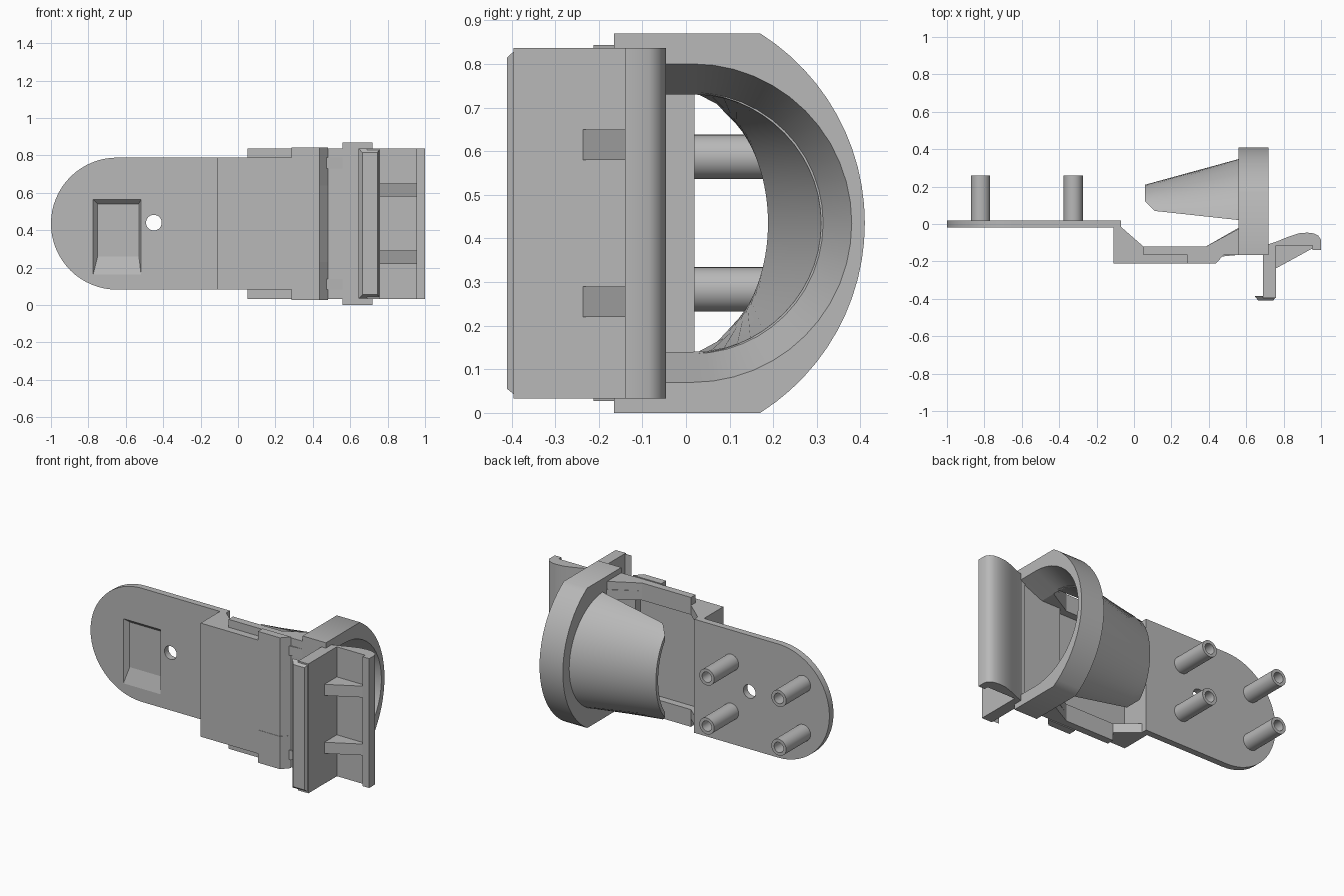
import bpy, bmesh, math

cube = bpy.data.objects.get("Cube")
if cube:
    bpy.data.objects.remove(cube, do_unlink=True)

grey = bpy.data.materials.new("plain grey")
grey.use_nodes = True
colour = (0.48, 0.48, 0.48, 1)
grey.diffuse_color = colour
grey.node_tree.nodes["Principled BSDF"].inputs["Base Color"].default_value = colour

MID = 0.435  # mirror height of the whole part


def loft(name, loops, ring=False, smooth=False):
    """Skin a row of equal loops; cap the ends, or join last to first."""
    bm = bmesh.new()
    rows = [[bm.verts.new(p) for p in loop] for loop in loops]
    pairs = list(zip(rows, rows[1:]))
    if ring:
        pairs.append((rows[-1], rows[0]))
    else:
        bm.faces.new(rows[0])
        bm.faces.new(rows[-1])
    n = len(rows[0])
    for a, b in pairs:
        for i in range(n):
            j = (i + 1) % n
            bm.faces.new((a[i], a[j], b[j], b[i]))
    bmesh.ops.recalc_face_normals(bm, faces=bm.faces)
    mesh = bpy.data.meshes.new(name)
    bm.to_mesh(mesh)
    bm.free()
    mesh.materials.append(grey)
    obj = bpy.data.objects.new(name, mesh)
    bpy.context.collection.objects.link(obj)
    if smooth:
        bpy.ops.object.select_all(action="DESELECT")
        obj.select_set(True)
        bpy.context.view_layer.objects.active = obj
        bpy.ops.object.shade_smooth_by_angle(angle=math.radians(35))
    return obj


def slab(name, xy, z0, z1, smooth=False):
    """Plan outline extruded in z."""
    return loft(name, [[(x, y, z) for x, y in xy] for z in (z0, z1)], smooth=smooth)


def box(name, x0, x1, y0, y1, z0, z1):
    return slab(name, [(x0, y0), (x1, y0), (x1, y1), (x0, y1)], z0, z1)


def mirrored_slab(name, xy, d0, d1):
    """Pair of slabs at equal distances above and below the middle."""
    slab("upper_" + name, xy, MID + d0, MID + d1)
    slab("lower_" + name, xy, MID - d1, MID - d0)


def circle(x, y, z, r, n=32):
    return [(x + r * math.cos(math.tau * i / n), y,
             z + r * math.sin(math.tau * i / n)) for i in range(n)]


def cut(obj, tool):
    tool.hide_render = True
    tool.hide_viewport = True
    mod = obj.modifiers.new("cut", "BOOLEAN")
    mod.operation = "DIFFERENCE"
    mod.solver = "EXACT"
    mod.object = tool


# Mounting plate with a round end
R = 0.353
outline = [(-0.1, MID - R), (-0.1, MID + R)]
for i in range(33):
    a = math.pi / 2 + math.pi * i / 32
    outline.append((-0.647 + R * math.cos(a), MID + R * math.sin(a)))
plate = loft("mounting_plate", [[(x, y, z) for x, z in outline] for y in (-0.02, 0.02)],
             smooth=True)

# Screw hole and tapered pocket
cut(plate, loft("hole_cutter", [circle(-0.45, y, 0.44, 0.042) for y in (-0.1, 0.1)]))


def rect(x0, x1, z0, z1, y):
    return [(x0, y, z0), (x1, y, z0), (x1, y, z1), (x0, y, z1)]


cut(plate, loft("pocket_cutter", [rect(-0.775, -0.518, 0.16, 0.566, -0.021),
                                  rect(-0.75, -0.53, 0.26, 0.54, 0.008)]))

# Hollow posts
for side, x in (("outer", -0.82), ("inner", -0.325)):
    for level, z in (("lower", 0.283), ("upper", 0.587)):
        loft(f"{level}_{side}_post",
             [circle(x, 0.01, z, 0.051), circle(x, 0.26, z, 0.051),
              circle(x, 0.26, z, 0.032), circle(x, 0.01, z, 0.032)], ring=True, smooth=True)

# Stepped body: floor, step wall and side walls
slab("body_floor", [(-0.11, -0.21), (0.435, -0.21), (0.48, -0.165), (-0.11, -0.165)],
     MID - R, MID + R)
box("step_wall", -0.11, -0.07, -0.21, 0.02, MID - R, MID + R)
mirrored_slab("side_wall", [(-0.11, -0.21), (0.1, -0.21), (0.56, -0.165), (0.56, -0.02),
                            (0.385, -0.12), (0.05, -0.12), (-0.11, 0.02)], 0.295, R)
box("front_web", 0.43, 0.74, -0.165, -0.12, 0.04, 0.83)

# Rails and clips along both sides
mirrored_slab("rail", [(0.05, -0.165), (0.57, -0.165), (0.57, -0.02),
                       (0.385, -0.12), (0.05, -0.12)], R - 0.01, 0.402)
mirrored_slab("clip", [(0.285, -0.212), (0.437, -0.212), (0.48, -0.165),
                       (0.285, -0.165)], 0.205, 0.408)


# Collar with a straight-sided round back and a flared opening
def arch(x, front, start, half, depth, n=24):
    rad = (half * half + depth * depth) / (2 * depth)
    cy = start + depth - rad
    sweep = math.atan2(half, start - cy)
    pts = [(x, front, MID - half)]
    for i in range(n + 1):
        a = -sweep + 2 * sweep * i / n
        pts.append((x, cy + rad * math.cos(a), MID + rad * math.sin(a)))
    return pts + [(x, front, MID + half)]


loft("collar", [arch(0.56, -0.165, 0.17, MID, 0.24), arch(0.72, -0.165, 0.17, MID, 0.24),
                arch(0.72, -0.12, 0.015, 0.365, 0.365),
                arch(0.56, -0.12, 0.015, 0.295, 0.295)], ring=True, smooth=True)


# Tapered half funnel behind the collar
def shell(x, low, out_y, out_z, in_y, in_z, n=28):
    pts = []
    for ry, rz, flip in ((out_y, out_z, 1), (in_y, in_z, -1)):
        a0 = math.asin(low / ry)
        for i in range(n + 1):
            a = a0 + (math.pi - 2 * a0) * i / n
            pts.append((x, ry * math.sin(a), MID + flip * rz * math.cos(a)))
    return pts


loft("funnel", [shell(0.57, 0.02, 0.35, 0.355, 0.31, 0.3),
                shell(0.11, 0.07, 0.224, 0.315, 0.2, 0.292),
                shell(0.06, 0.12, 0.21, 0.31, 0.188, 0.288)], smooth=True)

# Latch lever with a bevelled hook head
box("latch_arm", 0.69, 0.76, -0.395, -0.112, 0.033, 0.837)
loft("latch_head", [rect(0.645, 0.76, 0.035, 0.837, -0.385),
                    rect(0.665, 0.745, 0.055, 0.815, -0.41)])

# Curved thumb flap with two ribs
slab("thumb_flap", [(0.7, -0.115), (0.955, -0.115), (0.955, -0.14), (1.0, -0.14),
                    (1.0, -0.085), (0.985, -0.062), (0.96, -0.05), (0.925, -0.046),
                    (0.88, -0.05), (0.82, -0.07), (0.76, -0.095)], 0.033, 0.837, smooth=True)
mirrored_slab("rib", [(0.75, -0.242), (0.955, -0.13), (0.955, -0.11), (0.75, -0.11)],
              0.145, 0.215)
